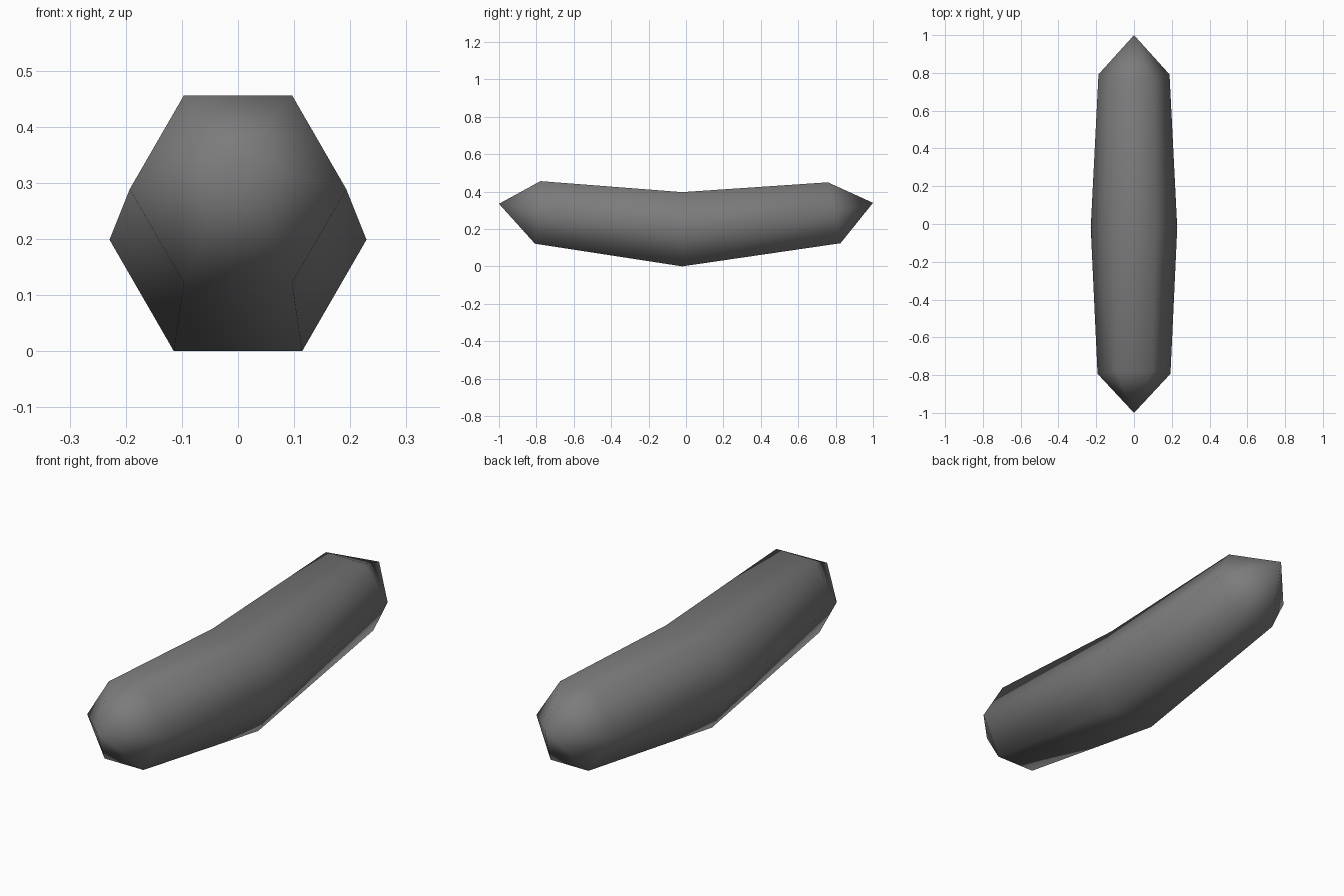
import bpy, bmesh
from math import sin, cos, pi
from mathutils import Vector

cube = bpy.data.objects.get("Cube")
if cube:
    bpy.data.objects.remove(cube)

SIDES = 6


def material(name, colour):
    mat = bpy.data.materials.new(name)
    mat.use_nodes = True
    mat.diffuse_color = colour
    bsdf = mat.node_tree.nodes["Principled BSDF"]
    bsdf.inputs["Base Color"].default_value = colour
    bsdf.inputs["Roughness"].default_value = 0.8
    return mat


def add_ring(bm, y, z, radius, lean):
    """Hexagonal section; lean shifts its top edge along y."""
    angles = [2 * pi * i / SIDES for i in range(SIDES)]
    return [bm.verts.new((radius * cos(a), y + lean * sin(a), z + radius * sin(a)))
            for a in angles]


# Bent six-sided body: front, middle and back sections (y, z, radius, lean)
bm = bmesh.new()
sections = [(-0.793, 0.289, 0.193, 0.017),
            (-0.02, 0.199, 0.229, 0.0),
            (0.792, 0.287, 0.188, -0.039)]
rings = [add_ring(bm, *s) for s in sections]
for a, b in zip(rings, rings[1:]):
    for i in range(SIDES):
        j = (i + 1) % SIDES
        bm.faces.new((a[i], a[j], b[j], b[i]))

# Pointed ends
for ring, tip in ((rings[0], (0, -1, 0.335)), (rings[-1], (0, 1, 0.34))):
    point = bm.verts.new(Vector(tip))
    for i in range(SIDES):
        bm.faces.new((ring[i], ring[(i + 1) % SIDES], point))

bmesh.ops.recalc_face_normals(bm, faces=bm.faces)
for face in bm.faces:
    face.smooth = True

mesh = bpy.data.meshes.new("bent_body")
bm.to_mesh(mesh)
bm.free()
mesh.materials.append(material("dark grey", (0.2, 0.2, 0.2, 1)))
body = bpy.data.objects.new("bent_body", mesh)
bpy.context.collection.objects.link(body)
